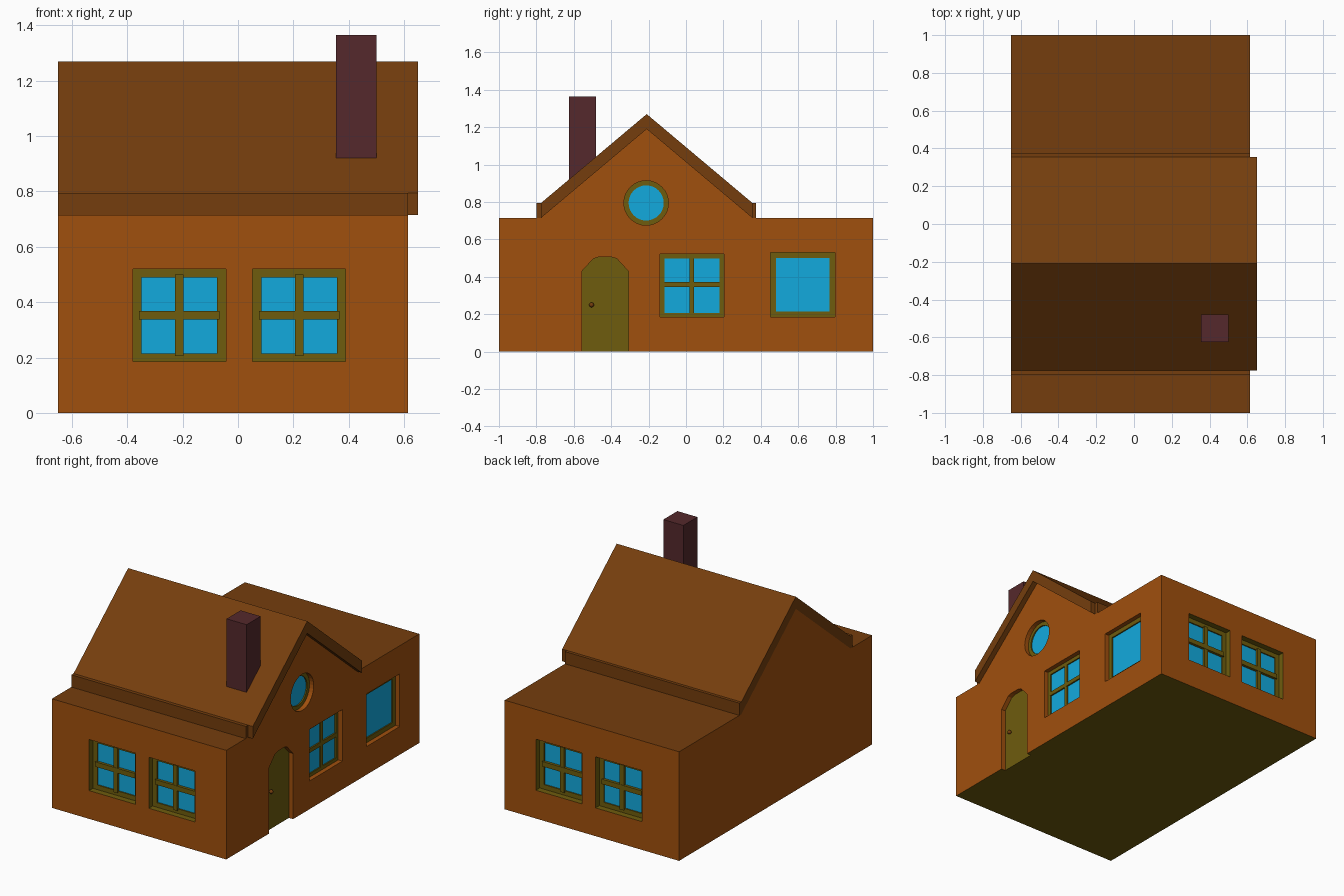
import bpy, bmesh, math
from mathutils import Vector

if "Cube" in bpy.data.objects:
    bpy.data.objects.remove(bpy.data.objects["Cube"])


def material(name, rgb):
    m = bpy.data.materials.new(name)
    m.diffuse_color = (*rgb, 1)
    m.use_nodes = True
    m.node_tree.nodes["Principled BSDF"].inputs["Base Color"].default_value = m.diffuse_color
    return m


WALL = material("wall_orange", (0.352, 0.080, 0.004))
ROOF = material("roof_brown", (0.178, 0.048, 0.004))
TRIM = material("trim_olive", (0.156, 0.107, 0.004))
GLASS = material("glass_blue", (0.006, 0.402, 0.730))
BRICK = material("chimney_brick", (0.091, 0.022, 0.025))

X0, X1, EAVE = -0.65, 0.615, 0.715

# wall-local (u, v, depth into the wall) to world
SIDES = {
    "right": lambda u, v, d: (X1 - d, u, v),
    "front": lambda u, v, d: (u, -1 + d, v),
    "back": lambda u, v, d: (u, 1 - d, v),
}


def finish(name, bm, mat):
    bmesh.ops.recalc_face_normals(bm, faces=bm.faces[:])
    me = bpy.data.meshes.new(name)
    bm.to_mesh(me)
    bm.free()
    ob = bpy.data.objects.new(name, me)
    bpy.context.collection.objects.link(ob)
    if mat:
        me.materials.append(mat)
    return ob


def prism(name, pts, d0, d1, mat, side="right"):
    """Solid outline between two depths of a wall."""
    bm = bmesh.new()
    a, b = [[bm.verts.new(SIDES[side](u, v, d)) for u, v in pts] for d in (d0, d1)]
    bm.faces.new(a)
    bm.faces.new(b)
    n = len(pts)
    for i in range(n):
        j = (i + 1) % n
        bm.faces.new((a[i], a[j], b[j], b[i]))
    return finish(name, bm, mat)


def ring(name, outer, inner, d0, d1, mat, side):
    """Frame between two matching outlines."""
    bm = bmesh.new()
    loops = [[bm.verts.new(SIDES[side](u, v, d)) for u, v in pts]
             for pts, d in ((outer, d0), (inner, d0), (inner, d1), (outer, d1))]
    n = len(outer)
    for k in range(4):
        p, q = loops[k], loops[(k + 1) % 4]
        for i in range(n):
            j = (i + 1) % n
            bm.faces.new((p[i], p[j], q[j], q[i]))
    return finish(name, bm, mat)


def rect(u0, u1, v0, v1):
    return [(u0, v0), (u1, v0), (u1, v1), (u0, v1)]


def circle(cu, cv, r, n=32):
    return [(cu + r * math.cos(2 * math.pi * i / n),
             cv + r * math.sin(2 * math.pi * i / n)) for i in range(n)]


# house body with gable; flat tops are roof coloured, base is olive
GABLE = [(-0.775, EAVE), (-0.21, 1.19), (0.355, EAVE)]
house = prism("house_walls", [(-1, 0), (-1, EAVE)] + GABLE + [(1, EAVE), (1, 0)],
              0, X1 - X0, WALL)
for m in (ROOF, TRIM):
    house.data.materials.append(m)
for f in house.data.polygons:
    f.material_index = 2 if f.normal.z < -0.5 else 1 if f.normal.z > 0.5 else 0


def cut(pts, depth, side, index):
    """Recess an outline into the house wall."""
    c = prism("cutter", pts, -0.05, depth, None, side)
    for m in (WALL, ROOF, TRIM):
        c.data.materials.append(m)
    for f in c.data.polygons:
        f.material_index = index
    c.hide_render = True
    mod = house.modifiers.new("recess", "BOOLEAN")
    mod.operation, mod.solver, mod.object = "DIFFERENCE", "EXACT", c
    bpy.context.view_layer.objects.active = house
    bpy.ops.object.modifier_apply(modifier=mod.name)
    bpy.data.objects.remove(c)


def window(name, side, outer, inner, depth, index):
    cut(outer, depth + 0.02, side, index)
    ring(name + "_frame", outer, inner, depth, depth + 0.025, TRIM, side)
    prism(name + "_glass", inner, depth + 0.008, depth + 0.025, GLASS, side)


# pairs of cross-barred windows on the front and back
for side in ("front", "back"):
    for tag, u in (("left", -0.38), ("right", 0.053)):
        name = f"{side}_{tag}_window"
        window(name, side, rect(u, u + 0.336, 0.185, 0.52),
               rect(u + 0.032, u + 0.304, 0.215, 0.49), 0.04, 2)
        m = u + 0.168
        prism(name + "_upright", rect(m - 0.015, m + 0.015, 0.205, 0.5),
              0.032, 0.055, TRIM, side)
        prism(name + "_crossbar", rect(m - 0.145, m + 0.145, 0.337, 0.369),
              0.03, 0.055, TRIM, side)

# right side windows
window("side_window", "right", rect(-0.14, 0.203, 0.185, 0.523),
       rect(-0.115, 0.178, 0.207, 0.498), 0.03, 0)
prism("side_window_upright", rect(0.019, 0.044, 0.2, 0.505), 0.029, 0.045, TRIM)
prism("side_window_crossbar", rect(-0.12, 0.183, 0.345, 0.372), 0.0285, 0.045, TRIM)
window("big_window", "right", rect(0.452, 0.797, 0.185, 0.53),
       rect(0.482, 0.767, 0.215, 0.5), 0.03, 0)
window("round_window", "right", circle(-0.213, 0.795, 0.119),
       circle(-0.213, 0.795, 0.094), 0.03, 0)

# arched door with knob
arch = [(-0.308, 0.43), (-0.37, 0.497), (-0.4, 0.506), (-0.465, 0.506),
        (-0.495, 0.497), (-0.557, 0.43)]
cut([(-0.557, -0.05), (-0.308, -0.05)] + arch, 0.04, "right", 0)
prism("door", [(-0.557, 0), (-0.308, 0)] + arch, 0.03, 0.045, TRIM)
bm = bmesh.new()
bmesh.ops.create_uvsphere(bm, u_segments=12, v_segments=8, radius=0.013)
bmesh.ops.translate(bm, verts=bm.verts[:], vec=Vector((X1 - 0.02, -0.505, 0.25)))
knob = finish("door_knob", bm, ROOF)
for f in knob.data.polygons:
    f.use_smooth = True

# pitched roof overhanging the right gable, with eave boards
prism("gable_roof", GABLE + [(u, v + 0.08) for u, v in reversed(GABLE)],
      -0.035, X1 - X0, ROOF)
for name, u0, u1 in (("front_eave", -0.798, -0.775), ("back_eave", 0.355, 0.375)):
    prism(name, rect(u0, u1, EAVE, EAVE + 0.08), 0, X1 - X0, ROOF)

# chimney rising from the front slope, its foot following the pitch
prism("chimney", [(-0.625, 0.915), (-0.48, 1.035), (-0.48, 1.365), (-0.625, 1.365)],
      X1 - 0.5, X1 - 0.355, BRICK)
